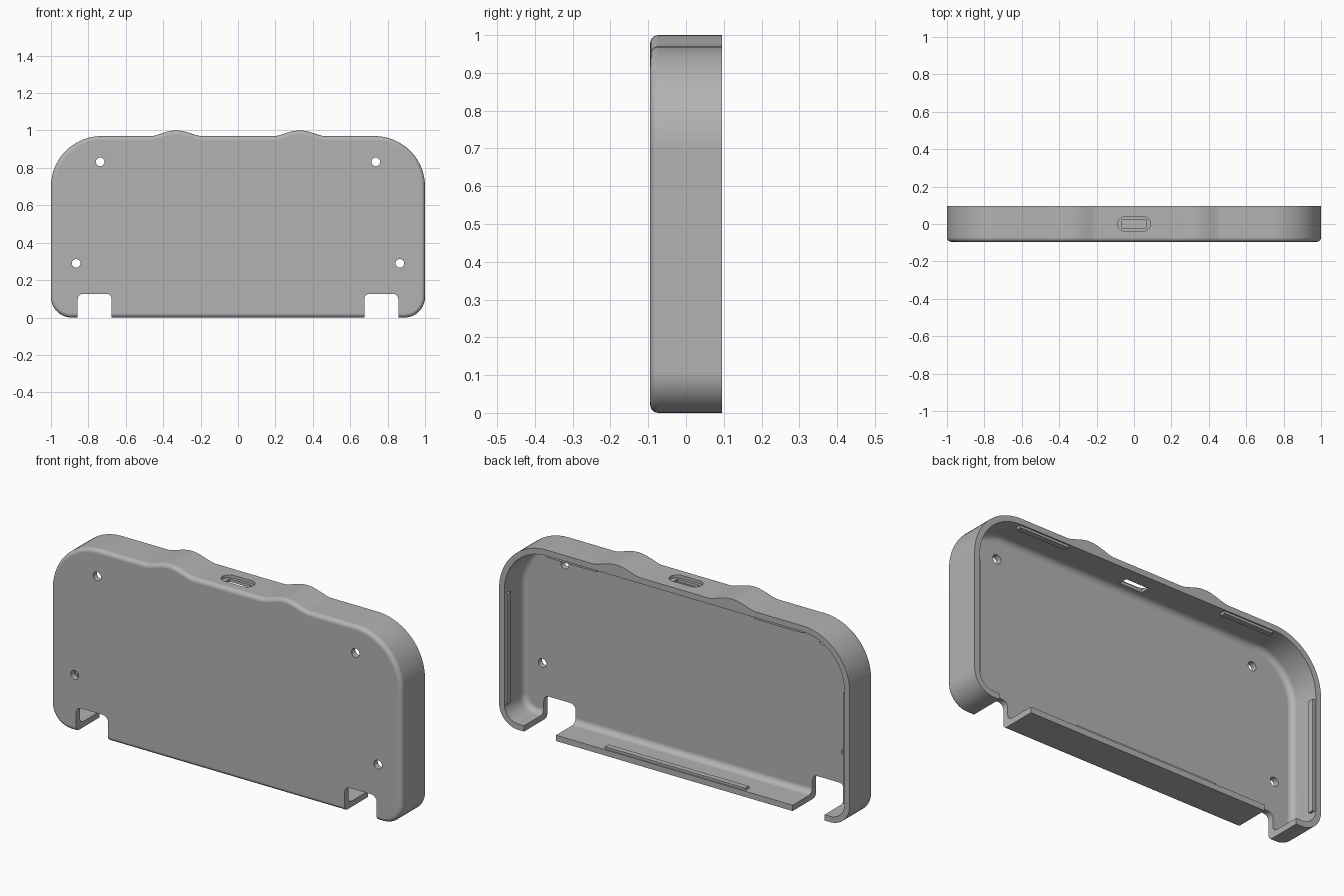
import bpy, bmesh, math

if "Cube" in bpy.data.objects:
    bpy.data.objects.remove(bpy.data.objects["Cube"], do_unlink=True)

gray = bpy.data.materials.new("matte gray plastic")
gray.use_nodes = True
COLOR = (0.45, 0.45, 0.45, 1)
gray.diffuse_color = COLOR
gray.node_tree.nodes["Principled BSDF"].inputs["Base Color"].default_value = COLOR

BACK, FRONT, TOP = 0.095, -0.095, 0.97
WALL, FILLET = 0.03, 0.022


def make_object(name, bm):
    bmesh.ops.recalc_face_normals(bm, faces=bm.faces)
    mesh = bpy.data.meshes.new(name)
    bm.to_mesh(mesh)
    bm.free()
    mesh.materials.append(gray)
    obj = bpy.data.objects.new(name, mesh)
    bpy.context.collection.objects.link(obj)
    return obj


def arc(cx, cz, r, start, steps):
    angles = [math.radians(start + 90 * i / steps) for i in range(steps + 1)]
    return [(cx + r * math.cos(a), cz + r * math.sin(a)) for a in angles]


def outline(inset, bump):
    """Rounded case outline with two soft bumps along the top edge."""
    big, small = 0.27, 0.11
    half = arc(1 - small, small, small - inset, -90, 10)
    half += arc(1 - big, TOP - big, big - inset, 0, 20)
    for i in range(17):
        t = 1 - i / 8
        rise = max(0, math.cos(t * math.pi / 2)) ** 1.4
        half.append((0.33 + 0.13 * t, TOP - inset + bump * rise))
    return half + [(-x, z) for x, z in reversed(half)]


def box(name, x, y, z):
    """Box from (low, high) ranges."""
    bm = bmesh.new()
    bmesh.ops.create_cube(bm, size=1)
    for v in bm.verts:
        v.co = [sum(r) / 2 + c * (r[1] - r[0]) for c, r in zip(v.co, (x, y, z))]
    return make_object(name, bm)


def prism(name, points, place, low, high):
    """Extrude a 2D profile between two depths; place maps (u, v, depth) to xyz."""
    bm = bmesh.new()
    rings = [[bm.verts.new(place(u, v, d)) for u, v in points] for d in (low, high)]
    for ring in rings:
        bm.faces.new(ring)
    n = len(points)
    for i in range(n):
        j = (i + 1) % n
        bm.faces.new((rings[0][i], rings[0][j], rings[1][j], rings[1][i]))
    return make_object(name, bm)


# Hollow shell: outer wall, rounded front edge, then rounded inside floor
def build_shell():
    bm = bmesh.new()
    quarter = [math.pi / 2 * i / 6 for i in range(7)]
    outer = [(0, BACK, 0.03)]
    outer += [(FILLET * (1 - math.cos(a)), FRONT + FILLET * (1 - math.sin(a)), 0.03)
              for a in quarter]
    inner = [(WALL, BACK, 0)]
    inner += [(WALL + 0.03 * (1 - math.cos(a)),
               FRONT + WALL + 0.03 * (1 - math.sin(a)), 0) for a in quarter]
    rings = [[bm.verts.new((x, y, z)) for x, z in outline(d, bump)]
             for d, y, bump in list(reversed(outer)) + inner]
    for a, b in zip(rings, rings[1:]):
        for i in range(len(a)):
            j = (i + 1) % len(a)
            bm.faces.new((a[i], a[j], b[j], b[i]))
    bm.faces.new(rings[0])
    bm.faces.new(rings[-1])
    return make_object("case_shell", bm)


shell = build_shell()


def through_front(u, v, d):
    return (u, d, v)


def through_top(u, v, d):
    return (u, v, d)


# Cutters: bottom notches, screw holes and the stepped port opening
cutters = []
for side, s in (("left", 1), ("right", -1)):
    notch = [(0.857, -0.1)] + arc(0.827, 0.097, 0.03, 0, 6)
    notch += arc(0.705, 0.097, 0.03, 90, 6) + [(0.675, -0.1)]
    cutters.append(prism(side + "_notch_cutter", [(s * x, z) for x, z in notch],
                         through_front, -0.2, 0.2))
    for level, x, z in (("upper", 0.737, 0.832), ("lower", 0.865, 0.29)):
        circle = [(s * x + 0.023 * math.cos(math.tau * i / 24),
                   z + 0.023 * math.sin(math.tau * i / 24)) for i in range(24)]
        cutters.append(prism(f"{side}_{level}_hole_cutter", circle,
                             through_front, -0.2, 0))
slot = []
for start, cx in ((-90, 0.05), (0, 0.05), (90, -0.05), (180, -0.05)):
    slot += arc(cx, 0, 0.038, start, 8)[:-1] if start in (-90, 90) else arc(cx, 0, 0.038, start, 8)
cutters.append(prism("port_recess_cutter", slot, through_top, TOP - 0.015, 1.1))
cutters.append(box("port_hole_cutter", (-0.064, 0.064), (-0.023, 0.023), (0.9, 1.05)))

bpy.context.view_layer.objects.active = shell
shell.select_set(True)
for cutter in cutters:
    cut = shell.modifiers.new(cutter.name, "BOOLEAN")
    cut.operation = "DIFFERENCE"
    cut.solver = "EXACT"
    cut.object = cutter
    bpy.ops.object.modifier_apply(modifier=cut.name)
    bpy.data.objects.remove(cutter, do_unlink=True)
bpy.ops.object.shade_smooth_by_angle(angle=math.radians(25))
weighted = shell.modifiers.new("even_shading", "WEIGHTED_NORMAL")
weighted.keep_sharp = True

# Snap ridges just inside the open rim
depth = (0.06, 0.088)
for side, s in (("left", 1), ("right", -1)):
    box(side + "_side_ridge", sorted((s * 0.958, s * 0.975)), depth, (0.11, 0.68))
    box(side + "_top_ridge", sorted((s * 0.45, s * 0.73)), depth, (0.928, 0.945))
box("bottom_ridge", (-0.4, 0.4), depth, (0.025, 0.042))
